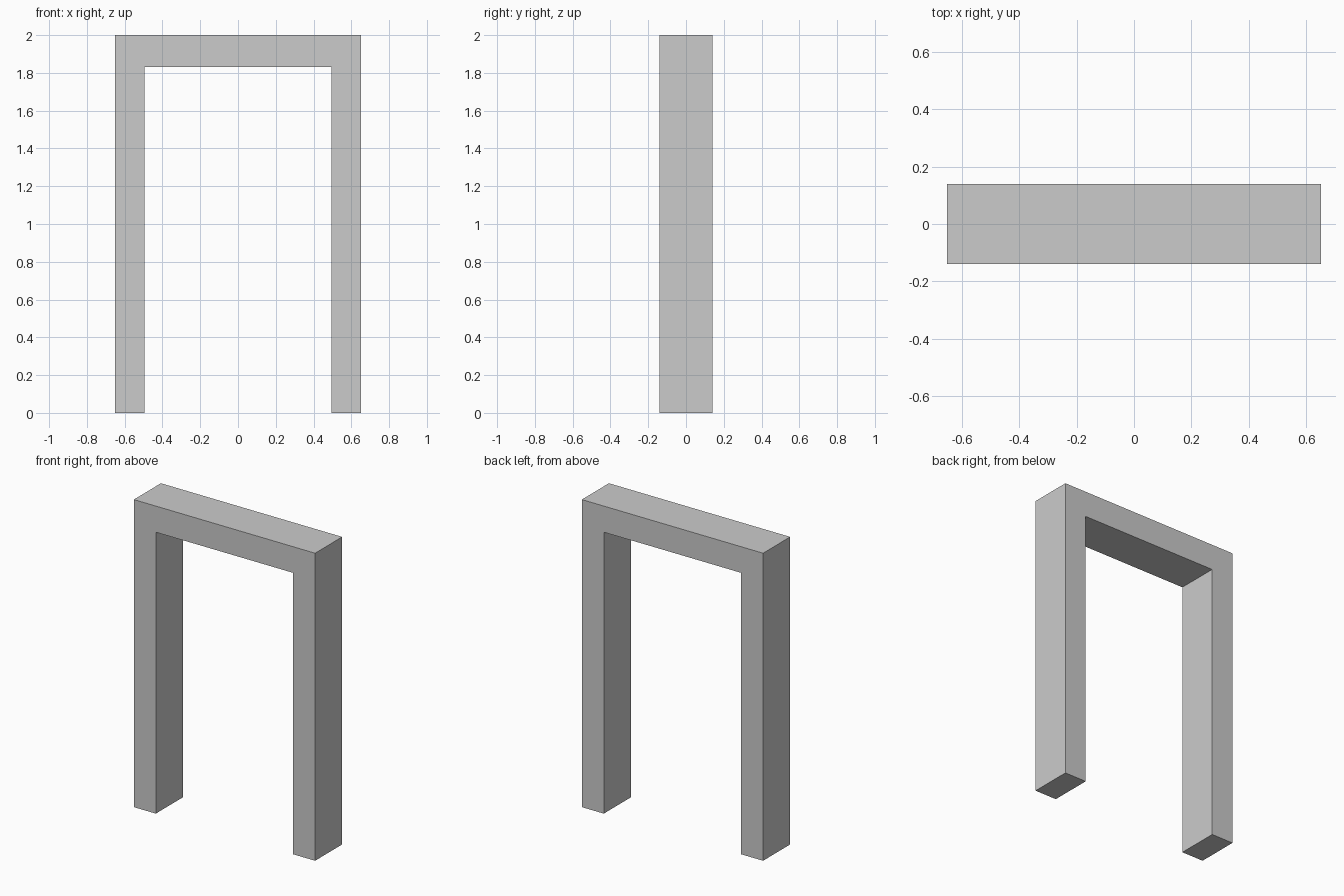
import bpy, bmesh

if "Cube" in bpy.data.objects:
    bpy.data.objects.remove(bpy.data.objects["Cube"])

HALF_W, INNER, HEIGHT, LINTEL_Z, HALF_D = 0.652, 0.494, 2.0, 1.83, 0.139

# Doorway outline in the front plane, drawn as one continuous U-shaped profile
right = [(INNER, LINTEL_Z), (INNER, 0), (HALF_W, 0), (HALF_W, HEIGHT)]
profile = right + [(-x, z) for x, z in reversed(right)]

# Extrude the outline front to back
bm = bmesh.new()
face = bm.faces.new([bm.verts.new((x, -HALF_D, z)) for x, z in profile])
ext = bmesh.ops.extrude_face_region(bm, geom=[face], use_keep_orig=True)
verts = [g for g in ext["geom"] if isinstance(g, bmesh.types.BMVert)]
bmesh.ops.translate(bm, verts=verts, vec=(0, 2 * HALF_D, 0))
bmesh.ops.recalc_face_normals(bm, faces=bm.faces)

mesh = bpy.data.meshes.new("door_frame")
bm.to_mesh(mesh)
bm.free()
bpy.context.collection.objects.link(bpy.data.objects.new("door_frame", mesh))
